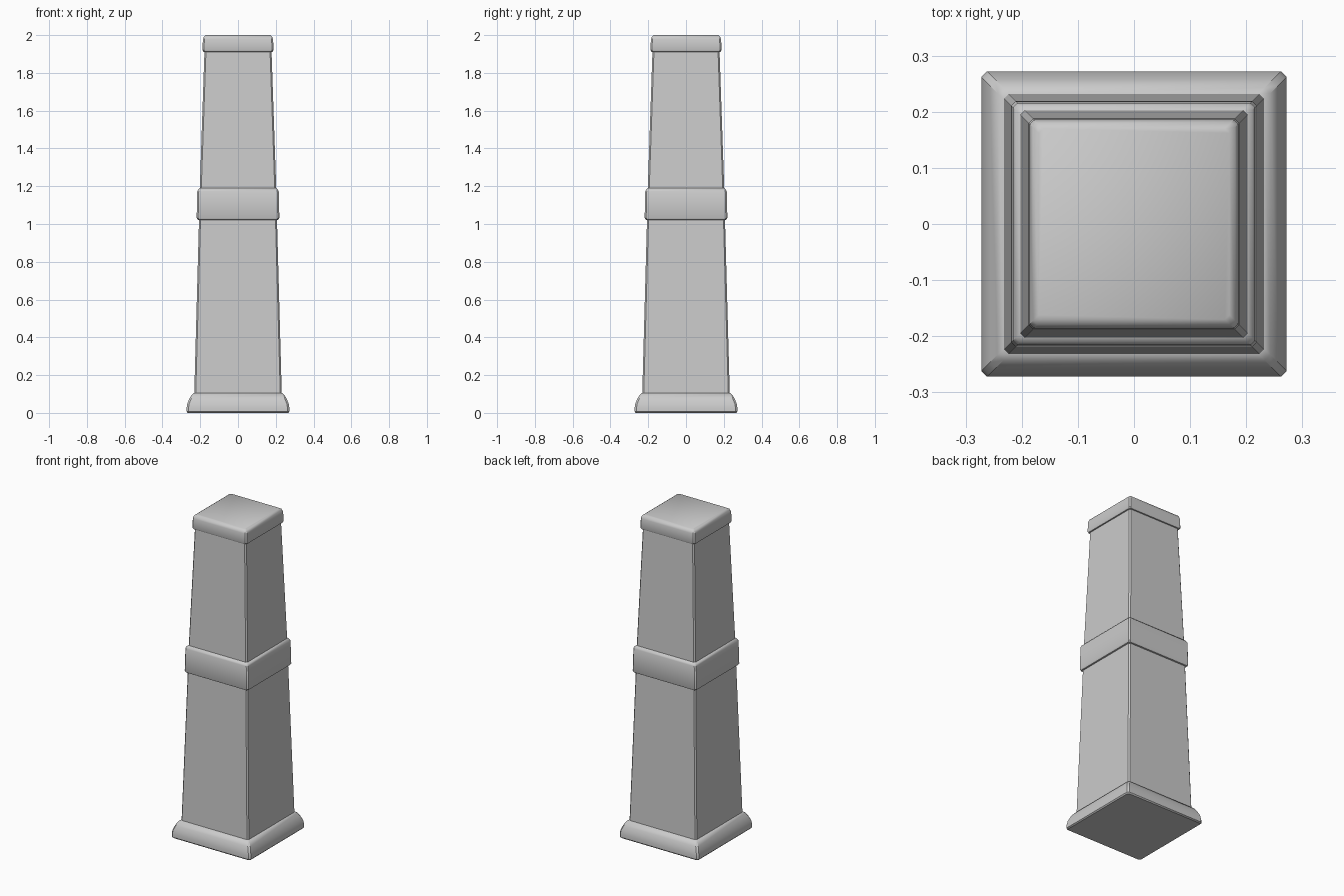
import bpy, bmesh, math

if "Cube" in bpy.data.objects:
    bpy.data.objects.remove(bpy.data.objects["Cube"])


def square_loft(name, profile, chamfer):
    """Stack square rings with cut corners: profile holds (half width, height)."""
    bm = bmesh.new()
    rings = []
    for h, z in profile:
        c = h - chamfer
        pts = [(h, -c), (h, c), (c, h), (-c, h),
               (-h, c), (-h, -c), (-c, -h), (c, -h)]
        rings.append([bm.verts.new((x, y, z)) for x, y in pts])
    for a, b in zip(rings, rings[1:]):
        for i in range(8):
            j = (i + 1) % 8
            bm.faces.new((a[i], a[j], b[j], b[i]))
    bm.faces.new(rings[0][::-1])
    bm.faces.new(rings[-1])
    bmesh.ops.recalc_face_normals(bm, faces=bm.faces)
    mesh = bpy.data.meshes.new(name)
    bm.to_mesh(mesh)
    bm.free()
    obj = bpy.data.objects.new(name, mesh)
    bpy.context.collection.objects.link(obj)
    bpy.ops.object.select_all(action='DESELECT')
    obj.select_set(True)
    bpy.context.view_layer.objects.active = obj
    bpy.ops.object.shade_smooth_by_angle(angle=math.radians(35))
    return obj


# rounded foot moulding
square_loft("base_moulding", [(0.266, 0.0), (0.272, 0.007), (0.272, 0.027),
                              (0.268, 0.05), (0.257, 0.077), (0.243, 0.098),
                              (0.233, 0.105)], 0.010)

# tapered shaft in two lengths
square_loft("lower_shaft", [(0.232, 0.09), (0.206, 1.04)], 0.008)
square_loft("upper_shaft", [(0.203, 1.17), (0.177, 1.93)], 0.008)

# band around the middle
square_loft("middle_band", [(0.205, 1.02), (0.214, 1.023), (0.219, 1.032),
                            (0.216, 1.172), (0.211, 1.182), (0.202, 1.19)], 0.008)

# cap with softened top edge
square_loft("cap", [(0.177, 1.91), (0.184, 1.912), (0.188, 1.92), (0.186, 1.978),
                    (0.180, 1.993), (0.170, 2.0)], 0.008)
